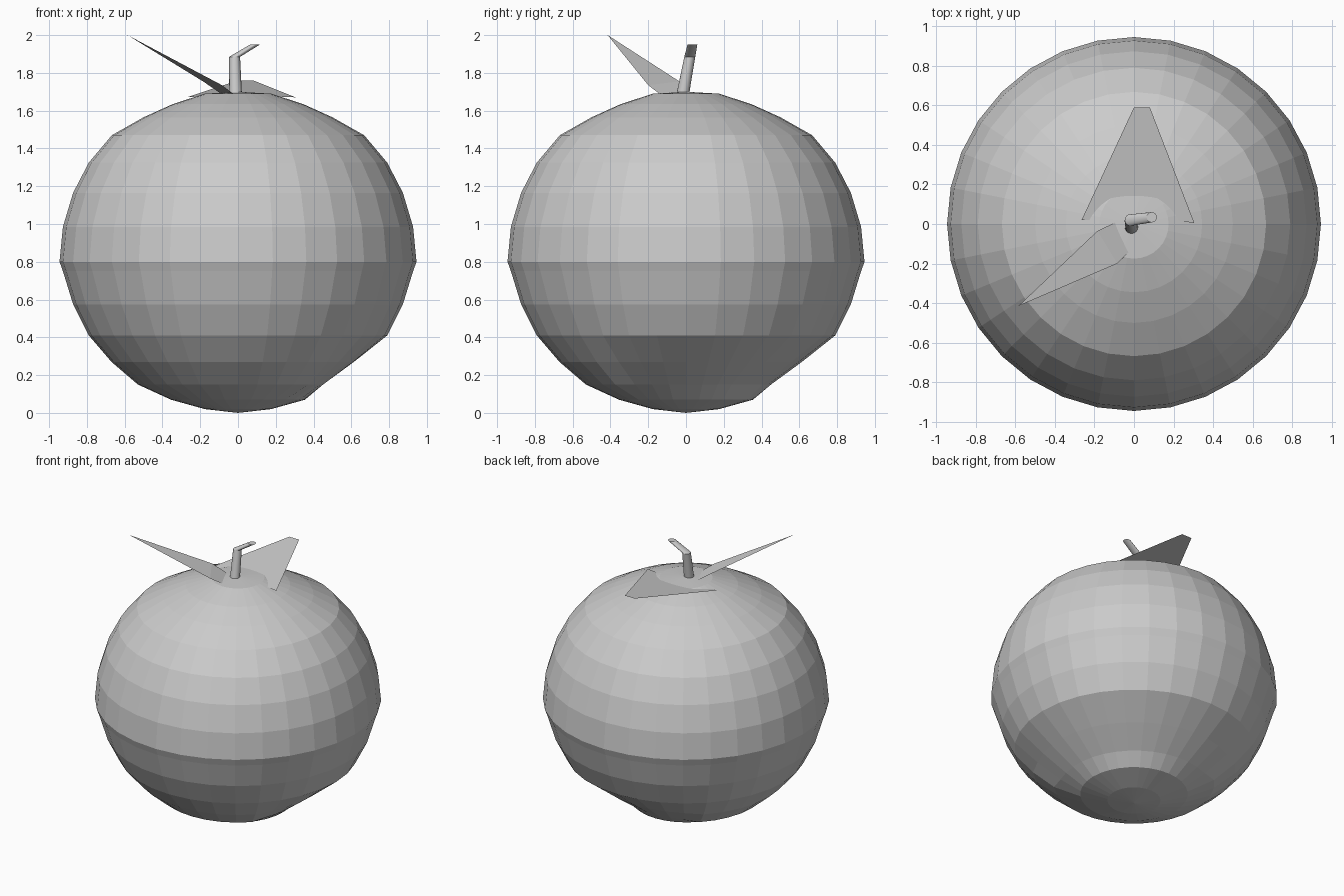
import bpy
import math

cube = bpy.data.objects.get("Cube")
if cube:
    bpy.data.objects.remove(cube, do_unlink=True)

grey = bpy.data.materials.new("plain_grey")
grey.use_nodes = True
grey.diffuse_color = (0.6, 0.6, 0.6, 1)
grey.node_tree.nodes["Principled BSDF"].inputs["Base Color"].default_value = (0.6, 0.6, 0.6, 1)


def add_object(name, verts, faces):
    mesh = bpy.data.meshes.new(name)
    mesh.from_pydata(verts, [], faces)
    mesh.materials.append(grey)
    obj = bpy.data.objects.new(name, mesh)
    bpy.context.collection.objects.link(obj)
    return obj


def ring_faces(rings, sides):
    """Quads joining stacked rings of vertices."""
    return [(a * sides + i, a * sides + (i + 1) % sides,
             (a + 1) * sides + (i + 1) % sides, (a + 1) * sides + i)
            for a in range(rings - 1) for i in range(sides)]


# Fruit body: faceted lathe, radius and height from bottom to top
SIDES = 32
profile = [(0.175, 0.02), (0.355, 0.07), (0.53, 0.15), (0.67, 0.27),
           (0.79, 0.41), (0.873, 0.575), (0.927, 0.75), (0.945, 0.8),
           (0.927, 0.985), (0.873, 1.165), (0.79, 1.325), (0.668, 1.47),
           (0.5, 1.565), (0.345, 1.635), (0.175, 1.69)]
dent = {2: 0.18, 3: 0.1}  # flattened patch low on the back left

verts = []
for n, (radius, z) in enumerate(profile):
    for i in range(SIDES):
        a = math.tau * i / SIDES
        pressed = math.sqrt(max(0, math.cos(a - math.pi / 4)))
        r = radius * (1 - dent.get(n, 0) * pressed)
        verts.append((r * math.cos(a), r * math.sin(a), z))
faces = ring_faces(len(profile), SIDES)
bottom, top = len(verts), len(verts) + 1
verts += [(0, 0, 0), (0, 0, 1.7)]
last = (len(profile) - 1) * SIDES
for i in range(SIDES):
    j = (i + 1) % SIDES
    faces += [(bottom, j, i), (top, last + i, last + j)]
add_object("fruit_body", verts, faces)

# Stem: level rings along a bent path
STEM_SIDES = 16
path = [(-0.012, -0.022, 1.66, 0.034), (-0.018, 0.02, 1.885, 0.029),
        (0.09, 0.034, 1.95, 0.026)]
verts = [(x + r * math.cos(math.tau * i / STEM_SIDES),
          y + r * math.sin(math.tau * i / STEM_SIDES), z)
         for x, y, z, r in path for i in range(STEM_SIDES)]
faces = ring_faces(len(path), STEM_SIDES)
faces.append(tuple(range(len(verts) - STEM_SIDES, len(verts))))
faces.append(tuple(reversed(range(STEM_SIDES))))
stem = add_object("stem", verts, faces)
for poly in stem.data.polygons:
    poly.use_smooth = len(poly.vertices) == 4
for edge in stem.data.edges:
    a, b = edge.vertices
    edge.use_edge_sharp = a // STEM_SIDES == b // STEM_SIDES

# Back leaf: a flat blade rising gently to a blunt tip
outline = [(-0.265, 0.02), (0.2, 0.02), (0.305, 0.005), (0.08, 0.59), (0, 0.59)]
add_object("back_leaf", [(x, y, 1.67 + 0.153 * y) for x, y in outline],
           [tuple(range(len(outline)))])

# Front leaf: a pointed blade rising steeply
add_object("front_leaf",
           [(-0.585, -0.415, 2.0), (-0.085, -0.2, 1.735), (-0.02, -0.135, 1.685),
            (-0.09, 0.01, 1.69), (-0.185, -0.035, 1.755)],
           [(0, 1, 4), (1, 2, 3, 4)])
